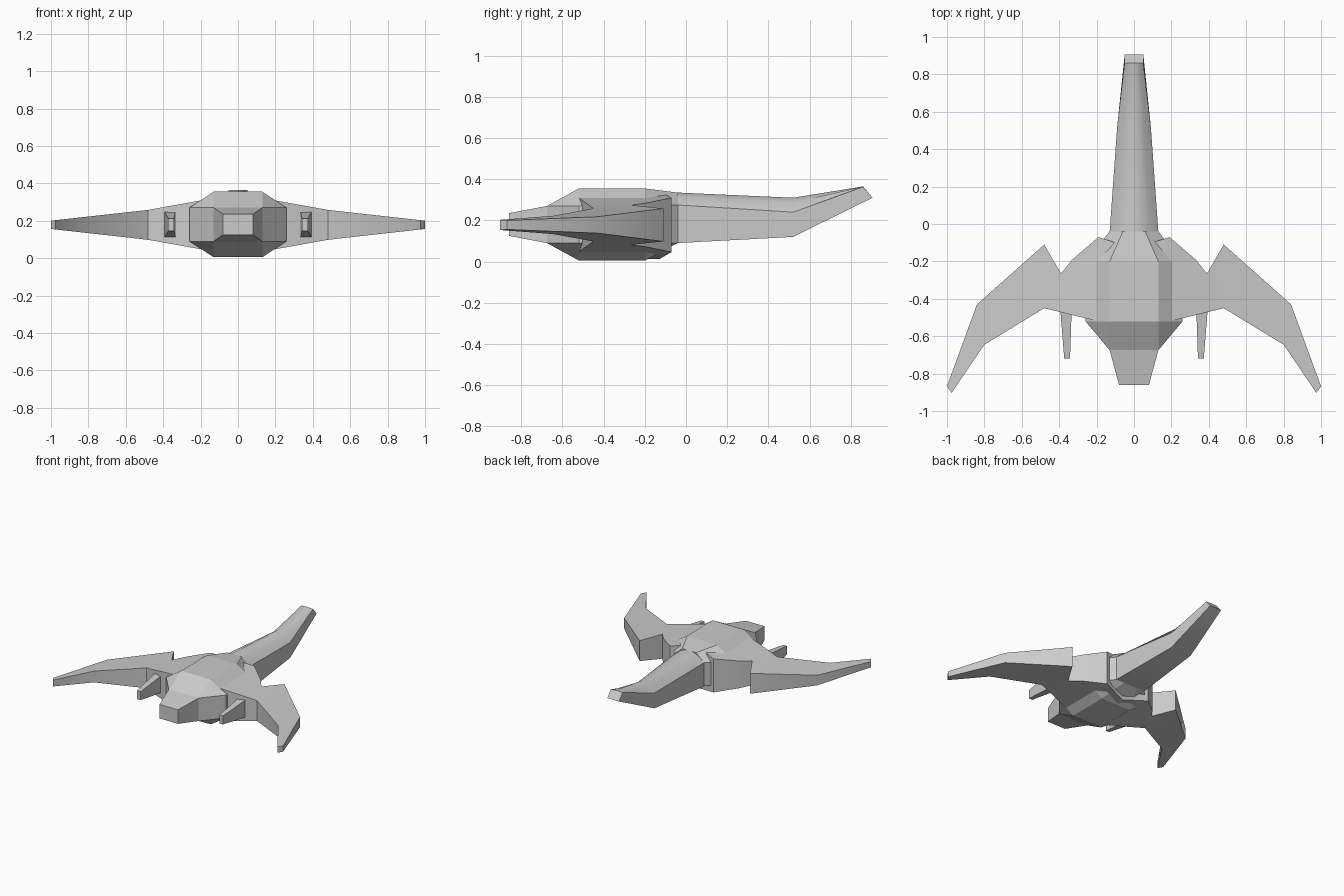
import bpy, bmesh, math

if "Cube" in bpy.data.objects:
    bpy.data.objects.remove(bpy.data.objects["Cube"])


def loft(name, rings, mirror=False, cap_start=True, smooth=False):
    """Skin a list of equal-length vertex rings into one closed object."""
    bm = bmesh.new()
    vs = [[bm.verts.new(p) for p in r] for r in rings]
    n = len(rings[0])
    for a, b in zip(vs, vs[1:]):
        for i in range(n):
            j = (i + 1) % n
            bm.faces.new((a[i], a[j], b[j], b[i]))
    if cap_start:
        bm.faces.new(vs[0])
    bm.faces.new(vs[-1])
    bmesh.ops.remove_doubles(bm, verts=bm.verts, dist=1e-4)
    bmesh.ops.recalc_face_normals(bm, faces=bm.faces)
    me = bpy.data.meshes.new(name)
    bm.to_mesh(me)
    bm.free()
    ob = bpy.data.objects.new(name, me)
    bpy.context.collection.objects.link(ob)
    if mirror:
        ob.modifiers.new("Mirror", 'MIRROR')
    if smooth:
        bpy.ops.object.select_all(action='DESELECT')
        ob.select_set(True)
        bpy.context.view_layer.objects.active = ob
        bpy.ops.object.shade_smooth_by_angle(angle=math.radians(32))
    return ob


# Hull: octagonal sections (y, top half-width, side half-width, z bottom, side low, side high, top)
def octagon(y, t, s, z0, z1, z2, z3):
    return [(-t, y, z0), (t, y, z0), (s, y, z1), (s, y, z2),
            (t, y, z3), (-t, y, z3), (-s, y, z2), (-s, y, z1)]


hull = [
    (-0.86, .08, .08, .125, .125, .235, .235),
    (-0.675, .13, .13, .09, .09, .27, .27),
    (-0.52, .13, .26, .005, .09, .27, .355),
    (-0.20, .13, .26, .005, .09, .27, .355),
    (-0.04, .06, .13, .09, .09, .275, .335),
]
loft("hull", [octagon(*h) for h in hull])


# Tail boom: flat sides and underside with a rounded back
def boom(w, yb, zb, yt, zs, zt):
    ring = [(-w, yb, zb), (w, yb, zb)]
    for k in (1, .6, .2, -.2, -.6, -1):
        ring.append((k * w, yt, zs + (zt - zs) * (1 - k * k) / .96))
    return ring


loft("tail_boom", [
    boom(.13, -.12, .09, -.12, .28, .335),
    boom(.13, -.04, .09, -.04, .275, .335),
    boom(.09, .52, .12, .52, .24, .31),
    boom(.05, .905, .31, .86, .363, .365),
], smooth=True)


# Wings: thickness tapers outward, swept forward with a notched rear edge
def half_thick(x):
    return .166 - .179 * x if x < .48 else .08 - .1115 * (x - .48)


def wing_ring(xf, yf, xb, yb):
    f, b, c = half_thick(xf), half_thick(xb), .178
    return [(xf, yf, c - f), (xb, yb, c - b), (xb, yb, c + b), (xf, yf, c + f)]


wing = [
    (0, -.52, 0, -.13),
    (.19, -.52, .19, -.07),
    (.33, -.487, .33, -.19),
    (.39, -.472, .39, -.265),
    (.48, -.45, .48, -.11),
    (.80, -.645, .84, -.43),
    (.975, -.903, 1.0, -.868),
]
loft("wings", [wing_ring(*w) for w in wing], mirror=True, cap_start=False, smooth=True)


# Tapered guns under the forward wing edge
def rect(y, x0, x1, z0, z1):
    return [(x0, y, z0), (x1, y, z0), (x1, y, z1), (x0, y, z1)]


loft("guns", [rect(-.42, .332, .397, .105, .253),
              rect(-.72, .342, .373, .145, .212)], mirror=True)
